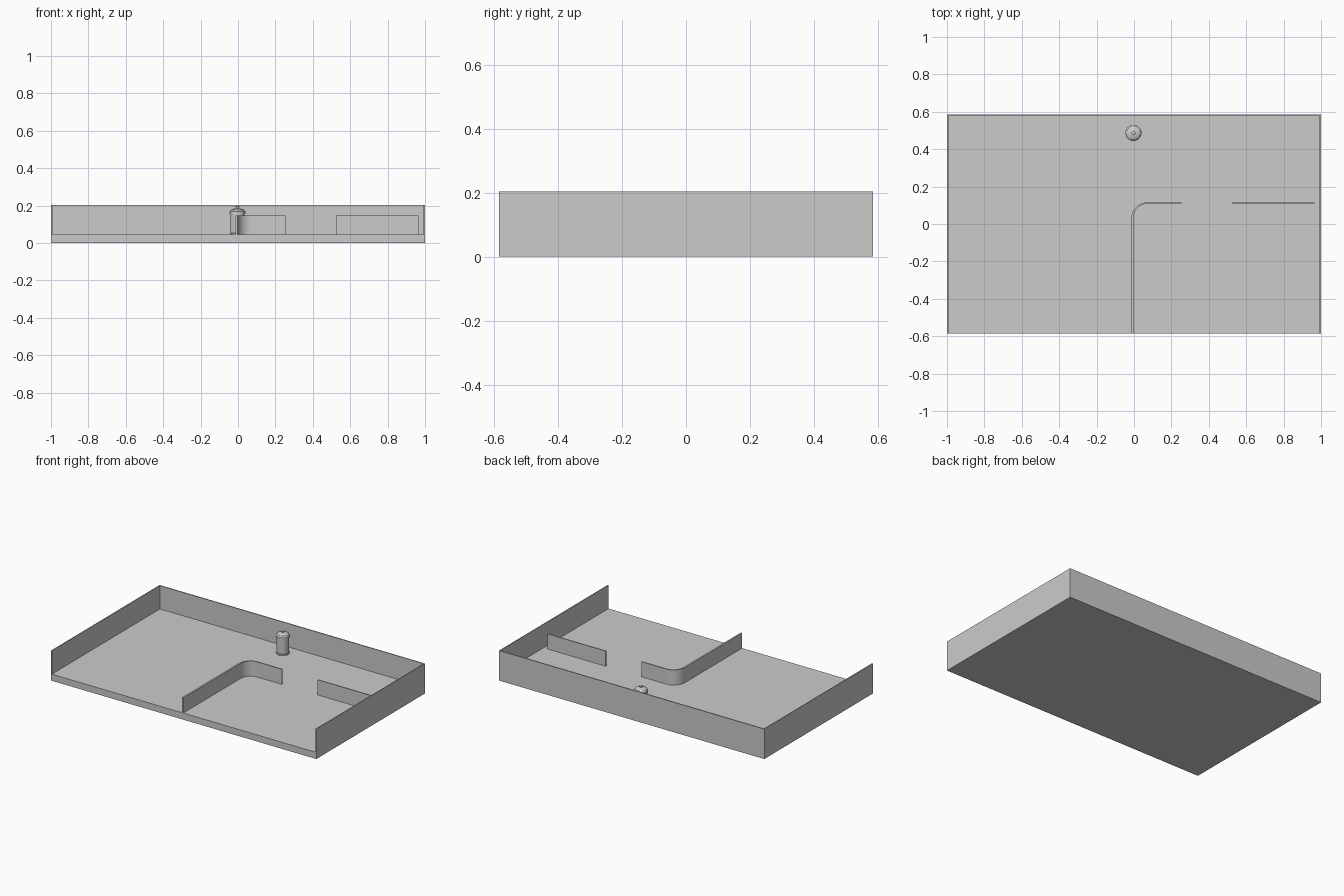
import bpy, bmesh, math

if "Cube" in bpy.data.objects:
    bpy.data.objects.remove(bpy.data.objects["Cube"])

W, D, FLOOR, TOP = 1.0, 0.585, 0.045, 0.204   # half width, half depth, heights
T = 0.007                                     # outer wall thickness
INNER_TOP = 0.148


def finish(name, bm, smooth=False):
    bmesh.ops.recalc_face_normals(bm, faces=bm.faces)
    me = bpy.data.meshes.new(name)
    bm.to_mesh(me)
    bm.free()
    ob = bpy.data.objects.new(name, me)
    bpy.context.collection.objects.link(ob)
    if smooth:
        bpy.ops.object.select_all(action='DESELECT')
        ob.select_set(True)
        bpy.context.view_layer.objects.active = ob
        bpy.ops.object.shade_smooth_by_angle(angle=math.radians(35))
    return ob


def prism(name, outline, z0, z1, smooth=False):
    """Extrude a flat outline from z0 up to z1."""
    bm = bmesh.new()
    face = bm.faces.new([bm.verts.new((x, y, z0)) for x, y in outline])
    ext = bmesh.ops.extrude_face_region(bm, geom=[face])
    for v in ext["geom"]:
        if isinstance(v, bmesh.types.BMVert):
            v.co.z = z1
    return finish(name, bm, smooth)


def box(name, x0, x1, y0, y1, z0, z1):
    return prism(name, [(x0, y0), (x1, y0), (x1, y1), (x0, y1)], z0, z1)


def lathe(name, profile, x, y, steps=32):
    """Spin an (r, z) profile round a vertical axis."""
    bm = bmesh.new()
    vs = [bm.verts.new((r, 0, z)) for r, z in profile]
    es = [bm.edges.new(p) for p in zip(vs, vs[1:])]
    bmesh.ops.spin(bm, geom=vs + es, cent=(0, 0, 0), axis=(0, 0, 1),
                   angle=math.tau, steps=steps)
    bmesh.ops.remove_doubles(bm, verts=bm.verts, dist=1e-5)
    ob = finish(name, bm, True)
    ob.location = (x, y, 0)
    return ob


# Floor slab
box("floor_slab", -W + T, W - T, -D, D - T, 0, FLOOR)

# Outer walls on three sides, front left open
prism("outer_wall", [(-W, -D), (-W + T, -D), (-W + T, D - T), (W - T, D - T),
                     (W - T, -D), (W, -D), (W, D), (-W, D)], 0, TOP)

# Curved partition: straight run, rounded corner, short return
cx, cy = 0.071, 0.03
def arc(rx, ry, n=12):
    return [(cx - rx * math.cos(a), cy + ry * math.sin(a))
            for a in (math.pi / 2 * i / n for i in range(n + 1))]

outer = [(cx - 0.085, -D)] + arc(0.085, 0.085) + [(0.255, cy + 0.085)]
inner = [(cx - 0.074, -D)] + arc(0.074, 0.078) + [(0.255, cy + 0.078)]
prism("curved_partition", outer + inner[::-1], FLOOR, INNER_TOP, True)

# Straight partition on the far side of the opening
box("straight_partition", 0.525, 0.965, 0.108, 0.115, FLOOR, INNER_TOP)

# Bin: body with foot ring, then lid with rim and knob
BX, BY = -0.003, 0.487
lathe("bin_body", [(0, 0.045), (0.041, 0.045), (0.041, 0.052), (0.038, 0.055),
                   (0.038, 0.158), (0, 0.158)], BX, BY)
lathe("bin_lid", [(0, 0.157), (0.043, 0.157), (0.043, 0.168), (0.040, 0.170),
                  (0.037, 0.177), (0.028, 0.182), (0.012, 0.185), (0, 0.186)], BX, BY)
lathe("lid_knob", [(0, 0.183), (0.006, 0.183), (0.006, 0.189), (0.011, 0.190),
                   (0.011, 0.196), (0.006, 0.199), (0, 0.199)], BX, BY, 16)
